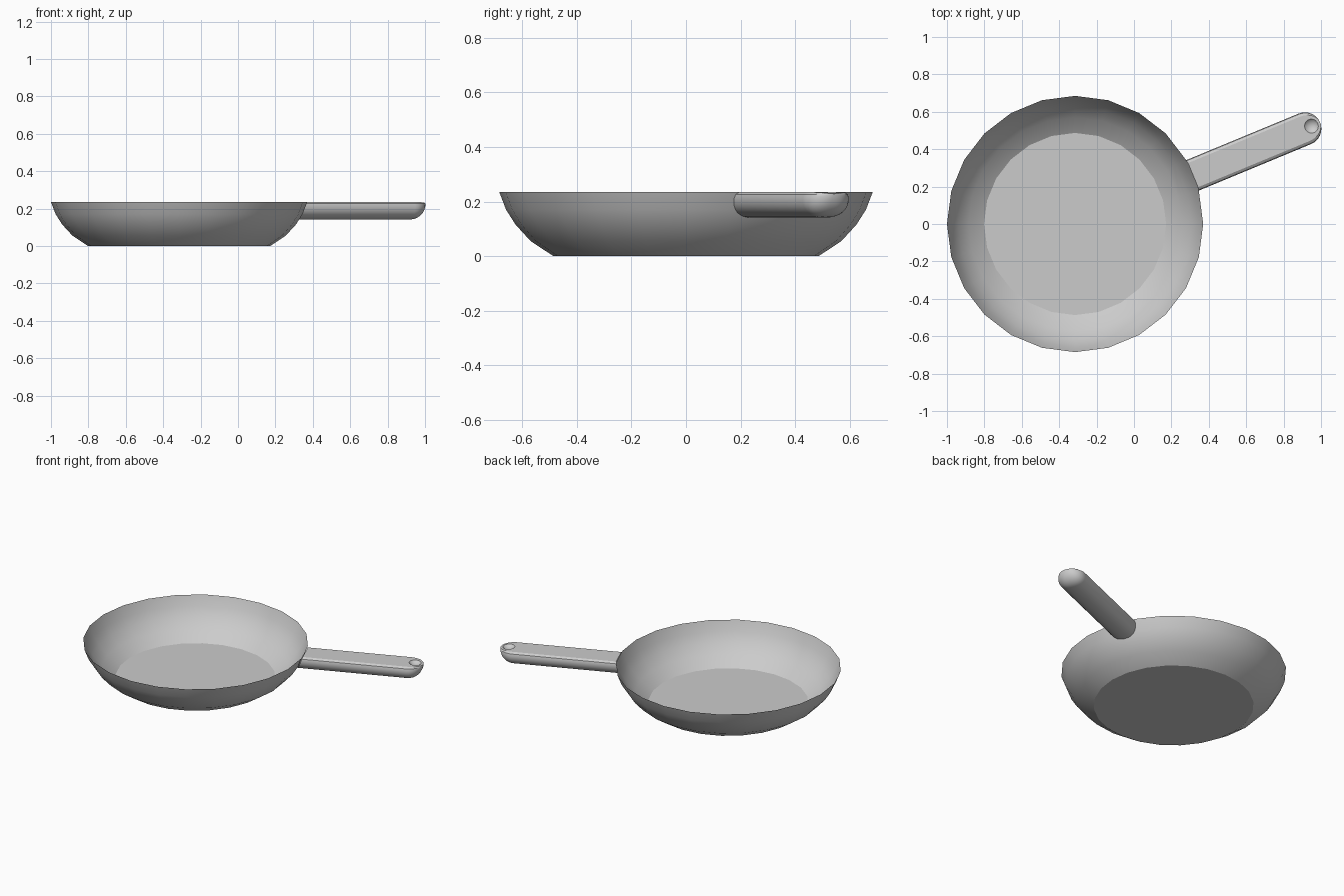
import bpy, bmesh, math

cube = bpy.data.objects.get("Cube")
if cube:
    bpy.data.objects.remove(cube, do_unlink=True)

metal = bpy.data.materials.new("grey_metal")
metal.use_nodes = True
GREY = (0.6, 0.6, 0.6, 1)
metal.diffuse_color = GREY
metal.node_tree.nodes["Principled BSDF"].inputs["Base Color"].default_value = GREY

CENTRE = (-0.315, 0, 0)
SIDES = 24
# wall profile as (radius, height), floor to rim
WALL = [(0.487, 0), (0.57, 0.055), (0.625, 0.115), (0.66, 0.17), (0.685, 0.235)]


def make_object(name, bm):
    mesh = bpy.data.meshes.new(name)
    bm.to_mesh(mesh)
    bm.free()
    obj = bpy.data.objects.new(name, mesh)
    bpy.context.collection.objects.link(obj)
    mesh.materials.append(metal)
    obj.location = CENTRE
    return obj


def bridge(bm, a, b):
    for i in range(len(a)):
        j = (i + 1) % len(a)
        bm.faces.new((a[i], a[j], b[j], b[i]))


def smooth(obj):
    bpy.ops.object.select_all(action="DESELECT")
    obj.select_set(True)
    bpy.context.view_layer.objects.active = obj
    bpy.ops.object.shade_smooth_by_angle(angle=math.radians(32))


def wall_radius(z):
    for (r0, z0), (r1, z1) in zip(WALL, WALL[1:]):
        if z <= z1:
            return r0 + (r1 - r0) * (z - z0) / (z1 - z0)
    return WALL[-1][0]


# Pan bowl: thin sheet with a flat floor
bm = bmesh.new()
rings = []
for r, z in WALL:
    angles = [math.tau * i / SIDES for i in range(SIDES)]
    rings.append([bm.verts.new((r * math.cos(a), r * math.sin(a), z)) for a in angles])
bm.faces.new(rings[0])
for low, high in zip(rings, rings[1:]):
    bridge(bm, low, high)
bmesh.ops.recalc_face_normals(bm, faces=bm.faces[:])
if rings[0][0].link_faces[0].normal.z < -0.9:
    bmesh.ops.reverse_faces(bm, faces=bm.faces[:])
smooth(make_object("pan_bowl", bm))

# Handle: flat top, rounded underside, rounded tip
HALF, TIP, MID = 0.088, 1.33, 0.228
section = [(0.07, 0.235), (0.084, 0.226)]
for i in range(17):
    a = math.pi * i / 16
    c = math.cos(a)
    section.append((HALF * math.copysign(abs(c) ** 0.85, c),
                    0.212 - 0.071 * math.sin(a) ** 0.85))
section += [(-0.084, 0.226), (-0.07, 0.235)]

bm = bmesh.new()
facet = math.cos(math.pi / SIDES)
rings = [[bm.verts.new((wall_radius(z) * facet + 0.004, v, z)) for v, z in section]]
for i in range(9):
    t = math.pi / 2 * i / 8
    k = max(math.cos(t), 0.02)
    rings.append([bm.verts.new((TIP + HALF * math.sin(t), v * k, MID + (z - MID) * k))
                  for v, z in section])
for a, b in zip(rings, rings[1:]):
    bridge(bm, a, b)
bm.faces.new(rings[0])
bm.faces.new(rings[-1])
bmesh.ops.recalc_face_normals(bm, faces=bm.faces[:])
handle = make_object("handle", bm)
handle.rotation_euler.z = math.radians(22.5)

# Shallow round dimple near the tip
bm = bmesh.new()
bmesh.ops.create_uvsphere(bm, u_segments=24, v_segments=24, radius=0.05)
bmesh.ops.translate(bm, verts=bm.verts[:], vec=(1.369, 0, 0.267))
cutter = make_object("dimple_cutter", bm)
cutter.rotation_euler.z = math.radians(22.5)
cutter.hide_render = True
cutter.display_type = "WIRE"
cut = handle.modifiers.new("dimple", "BOOLEAN")
cut.operation = "DIFFERENCE"
cut.solver = "EXACT"
cut.object = cutter
bpy.context.view_layer.update()
bpy.context.view_layer.objects.active = handle
bpy.ops.object.modifier_apply(modifier="dimple")
bpy.data.objects.remove(cutter, do_unlink=True)
smooth(handle)
